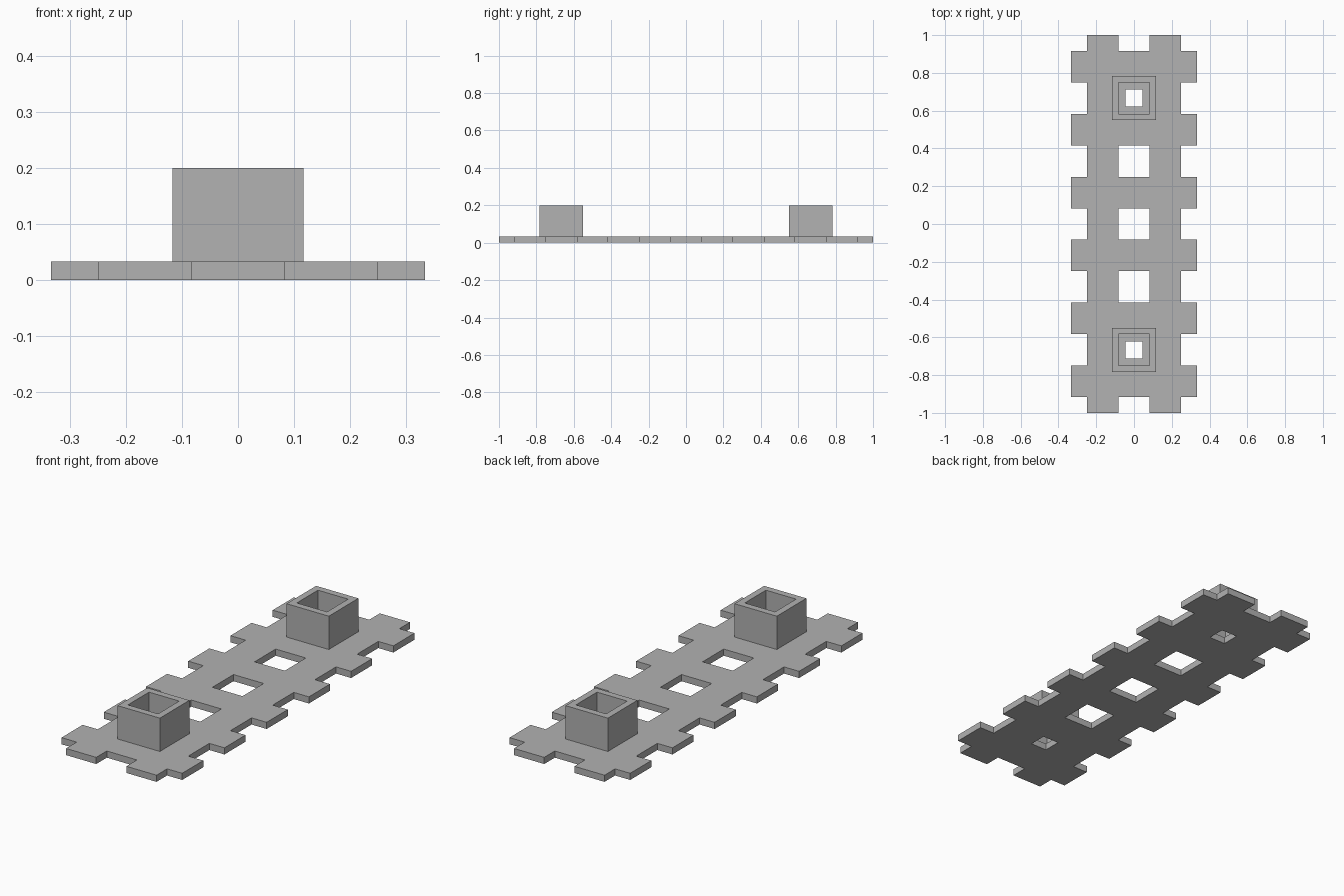
import bpy
import bmesh

if "Cube" in bpy.data.objects:
    bpy.data.objects.remove(bpy.data.objects["Cube"], do_unlink=True)

U = 1 / 12            # layout module
PLATE_TOP = 0.4 * U
SOCKET_TOP = 0.2
SOCKET_Y = 8 * U
PIN = 0.54            # half width of the small floor hole, in modules

grey = bpy.data.materials.new("plain grey")
grey.use_nodes = True
grey.diffuse_color = (0.445, 0.445, 0.445, 1)
grey.node_tree.nodes["Principled BSDF"].inputs["Base Color"].default_value = grey.diffuse_color


def slab(name, xs, ys, bottom, top, keep):
    """Extrude the cells between the break lines whose centre passes keep(x, y)."""
    bm = bmesh.new()
    for x0, x1 in zip(xs, xs[1:]):
        for y0, y1 in zip(ys, ys[1:]):
            if keep((x0 + x1) / 2, (y0 + y1) / 2):
                corners = ((x0, y0), (x1, y0), (x1, y1), (x0, y1))
                bm.faces.new([bm.verts.new((x * U, y * U, bottom)) for x, y in corners])
    bmesh.ops.remove_doubles(bm, verts=bm.verts, dist=0.0001)
    grown = bmesh.ops.extrude_face_region(bm, geom=bm.faces[:], use_keep_orig=True)
    raised = [g for g in grown["geom"] if isinstance(g, bmesh.types.BMVert)]
    bmesh.ops.translate(bm, verts=raised, vec=(0, 0, top - bottom))
    bmesh.ops.recalc_face_normals(bm, faces=bm.faces[:])
    mesh = bpy.data.meshes.new(name)
    bm.to_mesh(mesh)
    bm.free()
    mesh.materials.append(grey)
    obj = bpy.data.objects.new(name, mesh)
    bpy.context.collection.objects.link(obj)
    return obj


def mirrored(values):
    return sorted({s * v for v in values for s in (-1, 1)})


def plate_cell(x, y):
    x, y = abs(x), abs(y)
    on_tab = y % 4 > 1 and y % 4 < 3     # rows that carry side tabs
    if x > 3:
        return on_tab
    if x < PIN and abs(y - 8) < PIN:     # small hole under each socket
        return False
    if x < 1 and not on_tab:             # centre windows and end notches
        return 7 < y < 9 if y < 11 else False
    return True


# The rows at 7..9 are kept solid around the small holes
def solid_plate(x, y):
    if abs(x) < 1 and 5 < abs(y) < 11:
        return not (abs(x) < PIN and abs(abs(y) - 8) < PIN)
    return plate_cell(x, y)


# Flat base with side tabs, windows and end notches
slab("base_plate", mirrored((PIN, 1, 3, 4)),
     mirrored((1, 3, 5, 7, 8 - PIN, 8 + PIN, 9, 11, 12)),
     0, PLATE_TOP, solid_plate)

# Open square sockets near both ends
for name, side in (("front_socket", -1), ("back_socket", 1)):
    breaks = mirrored((1, 1.4))
    socket = slab(name, breaks, breaks, PLATE_TOP, SOCKET_TOP,
                  lambda x, y: max(abs(x), abs(y)) > 1)
    socket.location.y = side * SOCKET_Y
